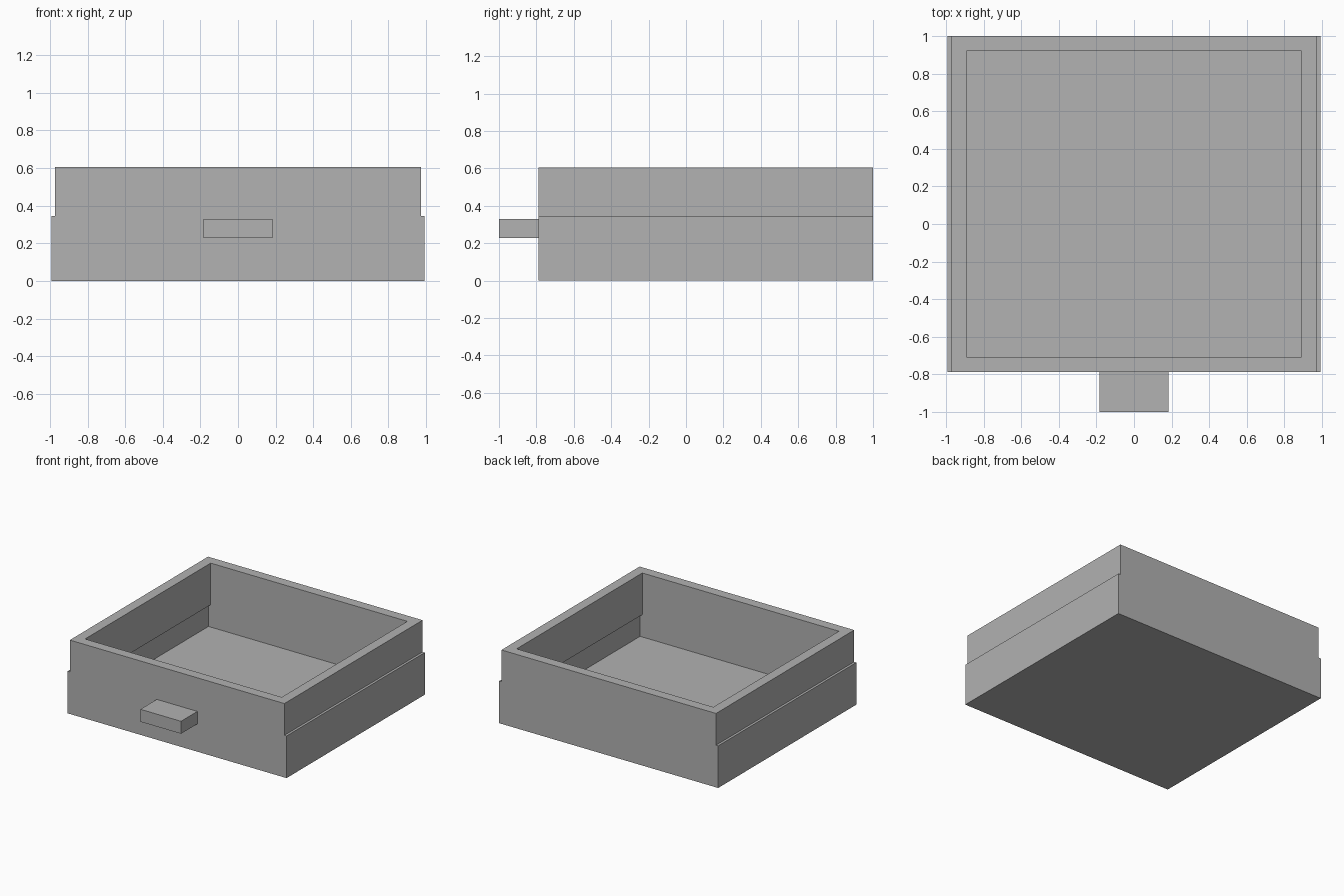
import bpy
import bmesh

old = bpy.data.objects.get("Cube")
if old:
    bpy.data.objects.remove(old, do_unlink=True)

GREY = (0.445, 0.445, 0.445, 1.0)
grey = bpy.data.materials.new("plain grey")
grey.use_nodes = True
grey.diffuse_color = GREY
grey.node_tree.nodes["Principled BSDF"].inputs["Base Color"].default_value = GREY


def finish(name, bm):
    bmesh.ops.recalc_face_normals(bm, faces=bm.faces)
    mesh = bpy.data.meshes.new(name)
    bm.to_mesh(mesh)
    bm.free()
    mesh.materials.append(grey)
    obj = bpy.data.objects.new(name, mesh)
    bpy.context.collection.objects.link(obj)
    return obj


def shell(bm, half_profile, front, back):
    """Open-topped trough: mirrored (x, z) profile run from front to back.
    Returns the four top corners in order."""
    outline = [(-x, z) for x, z in half_profile] + half_profile[::-1]
    a = [bm.verts.new((x, front, z)) for x, z in outline]
    b = [bm.verts.new((x, back, z)) for x, z in outline]
    bm.faces.new(a)
    bm.faces.new(b)
    for i in range(len(outline) - 1):
        bm.faces.new((a[i], a[i + 1], b[i + 1], b[i]))
    return [a[0], a[-1], b[-1], b[0]]


# Drawer tray: stepped outer and inner shells joined by the rim
TOP, WALL = 0.605, 0.081
UPPER, LOWER, STEP = 0.972, 0.992, 0.345
FRONT, BACK = -0.788, 1.0
bm = bmesh.new()
outer = shell(bm, [(UPPER, TOP), (UPPER, STEP), (LOWER, STEP), (LOWER, 0)],
              FRONT, BACK)
inner = shell(bm, [(UPPER - WALL, TOP), (UPPER - WALL, STEP - WALL),
                   (LOWER - WALL, STEP - WALL), (LOWER - WALL, WALL)],
              FRONT + WALL, BACK - WALL)
for i in range(4):
    j = (i + 1) % 4
    bm.faces.new((outer[i], outer[j], inner[j], inner[i]))
finish("drawer_tray", bm)

# Block handle on the front
bm = bmesh.new()
bmesh.ops.create_cube(bm, size=1)
bmesh.ops.scale(bm, vec=(0.368, 0.212, 0.102), verts=bm.verts)
bmesh.ops.translate(bm, vec=(0, -0.894, 0.279), verts=bm.verts)
finish("handle", bm)
